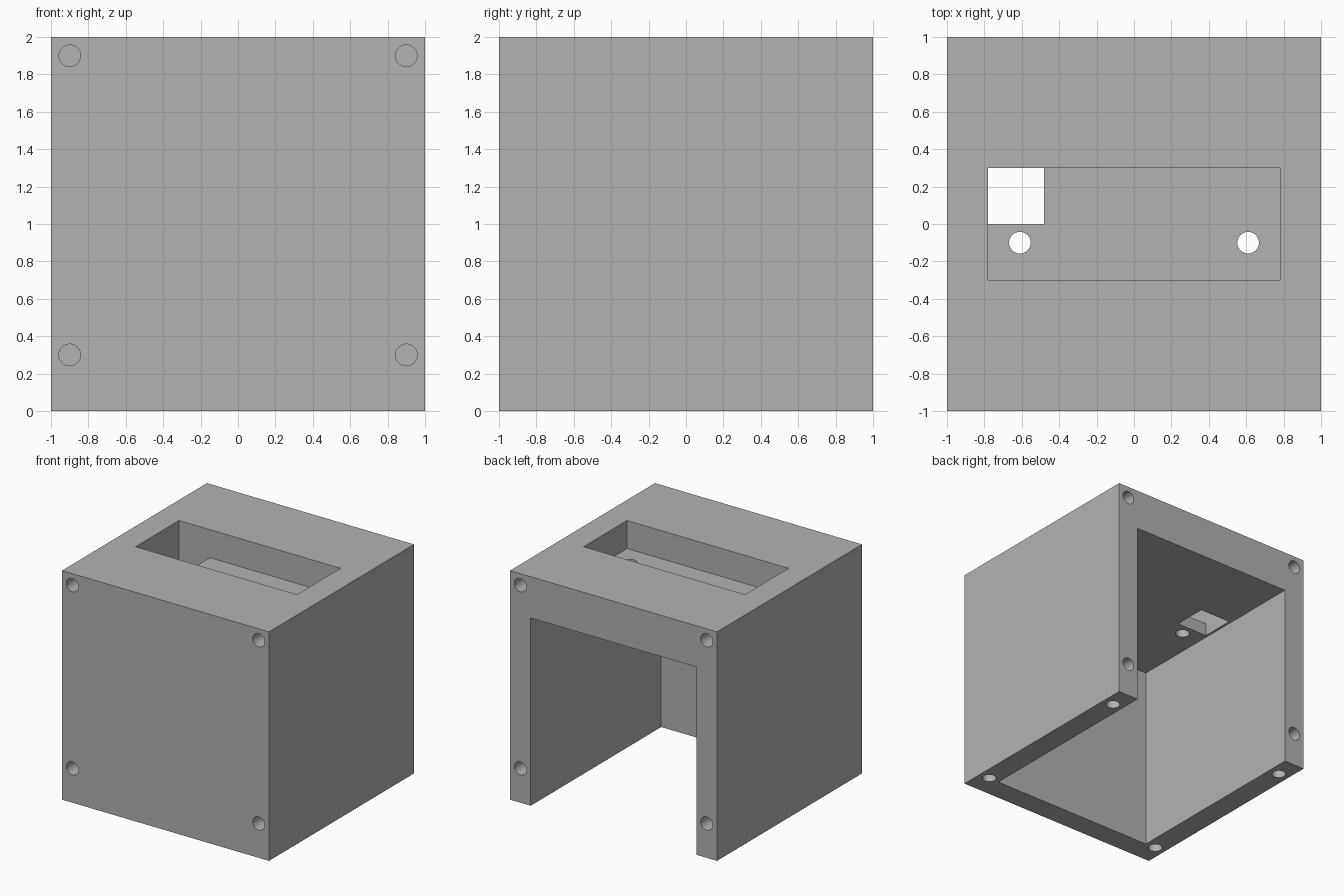
import bpy
from math import pi

cube = bpy.data.objects.get("Cube")
if cube:
    bpy.data.objects.remove(cube, do_unlink=True)

GREY = (0.448, 0.448, 0.448, 1)
HOLE_R = 0.058
HOLE_DEPTH = 0.2
CEILING = 1.64        # top of the inner chamber
RECESS_FLOOR = 1.755  # floor of the top recess


def box(name, low, high):
    centre = [(a + b) / 2 for a, b in zip(low, high)]
    bpy.ops.mesh.primitive_cube_add(size=1, location=centre)
    ob = bpy.context.object
    ob.name = name
    ob.scale = [b - a for a, b in zip(low, high)]
    bpy.ops.object.transform_apply(location=True, rotation=True, scale=True)
    return ob


def rod(name, centre, length, rotation=(0, 0, 0)):
    bpy.ops.mesh.primitive_cylinder_add(vertices=32, radius=HOLE_R, depth=length,
                                        location=centre, rotation=rotation)
    bpy.context.object.name = name
    return bpy.context.object


def cut(target, cutter):
    mod = target.modifiers.new(cutter.name, 'BOOLEAN')
    mod.operation = 'DIFFERENCE'
    mod.solver = 'EXACT'
    mod.object = cutter
    bpy.context.view_layer.objects.active = target
    bpy.ops.object.modifier_apply(modifier=mod.name)
    bpy.data.objects.remove(cutter, do_unlink=True)


# Solid block hollowed from the back and the bottom
housing = box("housing", (-1, -1, 0), (1, 1, 2))
cut(housing, box("chamber", (-0.8, -0.8, -0.2), (0.8, 1.2, CEILING)))

# Recess in the top, with a square cable opening in its floor
cut(housing, box("recess", (-0.78, -0.3, RECESS_FLOOR), (0.78, 0.3, 2.2)))
cut(housing, box("cable_opening", (-0.78, 0, 1.5), (-0.48, 0.3, 1.9)))

for x in (-1, 1):
    # Screw holes through the recess floor
    cut(housing, rod("recess_hole", (0.61 * x, -0.1, 1.7), 0.3))
    for y in (-1, 1):
        # Blind holes in the bottom rim
        cut(housing, rod("bottom_hole", (0.9 * x, 0.8 * y, 0), 2 * HOLE_DEPTH))
        # Blind holes in the front and back faces
        for z in (0.3, 1.9):
            cut(housing, rod("face_hole", (0.9 * x, y, z), 2 * HOLE_DEPTH, (pi / 2, 0, 0)))

# Grey plastic
grey = bpy.data.materials.new("grey plastic")
grey.use_nodes = True
grey.diffuse_color = GREY
grey.node_tree.nodes["Principled BSDF"].inputs["Base Color"].default_value = GREY
housing.data.materials.clear()
housing.data.materials.append(grey)
for face in housing.data.polygons:
    face.material_index = 0

bpy.ops.object.select_all(action='DESELECT')
housing.select_set(True)
bpy.context.view_layer.objects.active = housing
bpy.ops.object.shade_smooth_by_angle(angle=pi / 6)
